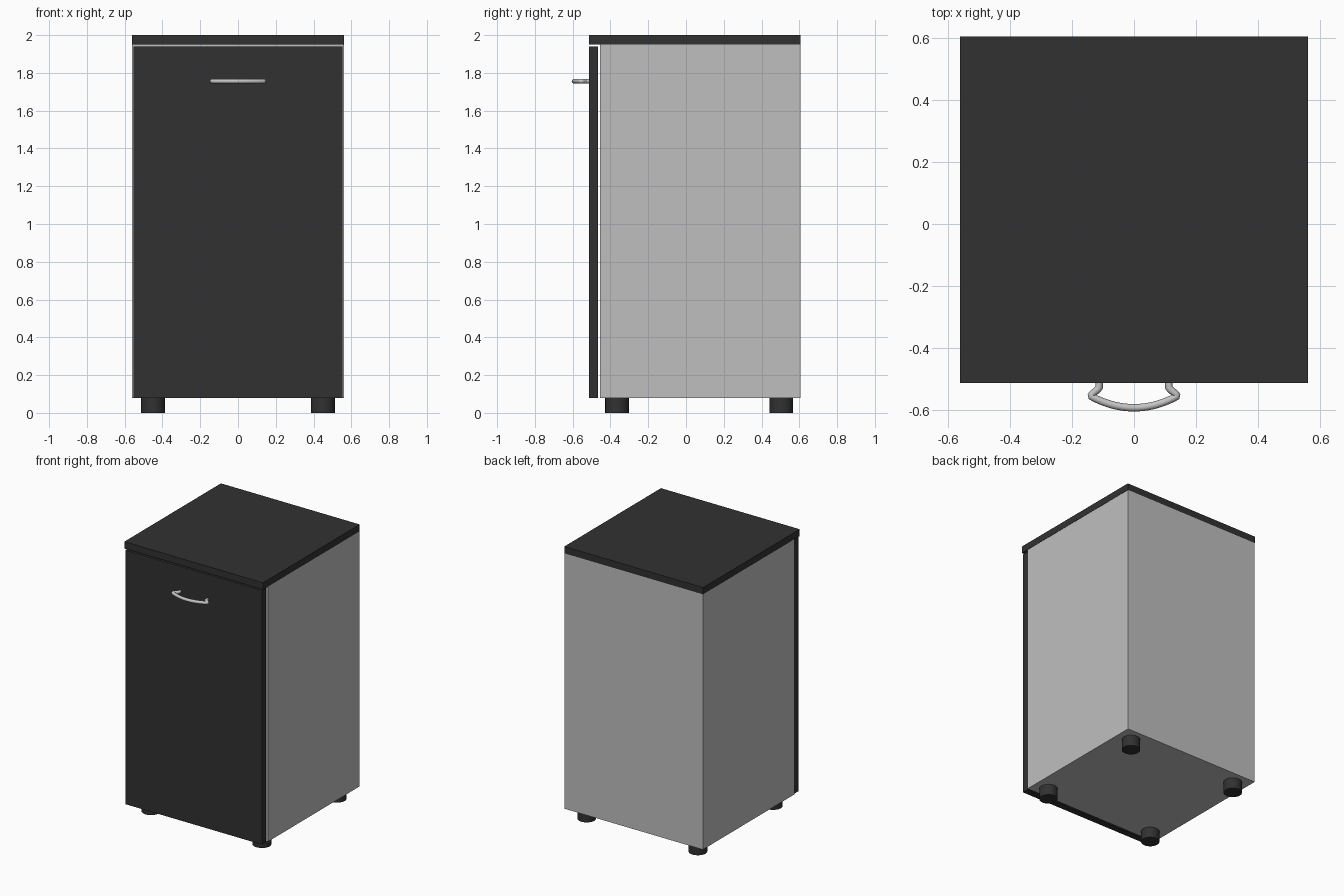
import bpy
import math

if "Cube" in bpy.data.objects:
    bpy.data.objects.remove(bpy.data.objects["Cube"])


def material(name, value):
    m = bpy.data.materials.new(name)
    m.diffuse_color = (value, value, value, 1)
    m.use_nodes = True
    m.node_tree.nodes["Principled BSDF"].inputs["Base Color"].default_value = m.diffuse_color
    return m


dark = material("charcoal", 0.031)
grey = material("light grey", 0.52)
metal = material("brushed metal", 0.55)


def box(name, x, y, z, mat):
    """Box from (min, max) ranges on each axis."""
    r = (x, y, z)
    bpy.ops.mesh.primitive_cube_add(size=1, location=[(a + b) / 2 for a, b in r])
    o = bpy.context.object
    o.name = name
    o.scale = [b - a for a, b in r]
    bpy.ops.object.transform_apply(location=False, rotation=False, scale=True)
    o.data.materials.append(mat)
    return o


# Cabinet body, top board and door, with a narrow gap around the door
box("cabinet_body", (-0.56, 0.56), (-0.455, 0.605), (0.08, 1.95), grey)
box("top_board", (-0.562, 0.562), (-0.513, 0.605), (1.95, 2.0), dark)
box("door", (-0.553, 0.553), (-0.513, -0.465), (0.08, 1.94), dark)

# Four round feet
for side, x in (("left", -0.45), ("right", 0.45)):
    for end, y in (("front", -0.365), ("back", 0.505)):
        bpy.ops.mesh.primitive_cylinder_add(vertices=32, radius=0.0625, depth=0.08,
                                            location=(x, y, 0.04))
        foot = bpy.context.object
        foot.name = f"{end}_{side}_foot"
        foot.data.materials.append(dark)
        bpy.ops.object.shade_smooth_by_angle(angle=math.radians(35))

# Bow handle: two short posts flaring out into a shallow arc
half = [(0.112, -0.508), (0.112, -0.527), (0.116, -0.533), (0.133, -0.547),
        (0.138, -0.552), (0.137, -0.557)]
arc = [(x, -0.593 + 0.035 * (x / 0.135) ** 2)
       for x in (0.13 - 0.26 * i / 20 for i in range(21))]
path = half + arc + [(-x, y) for x, y in reversed(half)]
curve = bpy.data.curves.new("handle", "CURVE")
curve.dimensions = '3D'
curve.bevel_depth = 0.012
curve.bevel_resolution = 3
curve.use_fill_caps = True
spline = curve.splines.new('POLY')
spline.points.add(len(path) - 1)
for p, (x, y) in zip(spline.points, path):
    p.co = (x, y, 1.756, 1)
handle = bpy.data.objects.new("handle", curve)
bpy.context.collection.objects.link(handle)
bpy.ops.object.select_all(action='DESELECT')
handle.select_set(True)
bpy.context.view_layer.objects.active = handle
bpy.ops.object.convert(target='MESH')
handle = bpy.context.object
handle.name = "handle"
handle.data.materials.clear()
handle.data.materials.append(metal)
bpy.ops.object.shade_smooth_by_angle(angle=math.radians(50))
